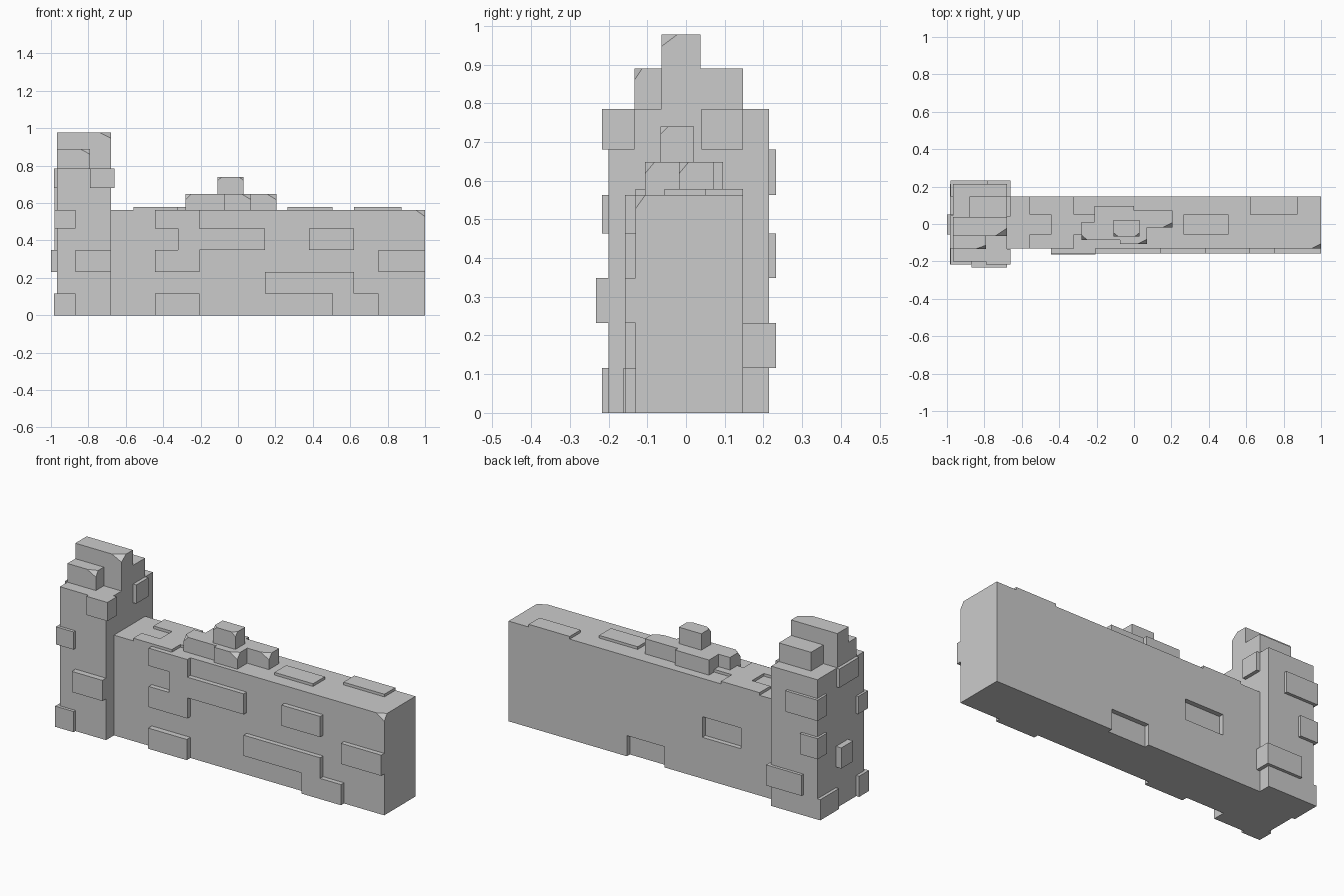
import bpy, bmesh
from mathutils import Vector

H = 0.116  # height of one brick course


def block(name, x0, x1, y0, y1, z0, z1, chips=()):
    """Box between two corners; chips = (side, length, width, drop) cut off front top corners."""
    bm = bmesh.new()
    bmesh.ops.create_cube(bm, size=1)
    for v in bm.verts:
        v.co = Vector((x1 if v.co.x > 0 else x0,
                       y1 if v.co.y > 0 else y0,
                       z1 if v.co.z > 0 else z0))
    for side, cx, cy, cz in chips:
        cx_edge = x1 if side > 0 else x0
        a = Vector((cx_edge - side * cx, y0, z1))
        b = Vector((cx_edge, y0 + cy, z1))
        c = Vector((cx_edge, y0, z1 - cz))
        n = (b - a).cross(c - a).normalized()
        if n.dot(Vector((cx_edge, y0, z1)) - a) < 0:
            n = -n
        geom = bm.verts[:] + bm.edges[:] + bm.faces[:]
        cut = bmesh.ops.bisect_plane(bm, geom=geom, plane_co=a, plane_no=n, clear_outer=True)
        edges = [e for e in cut['geom_cut'] if isinstance(e, bmesh.types.BMEdge)]
        bmesh.ops.contextual_create(bm, geom=edges)
    bmesh.ops.recalc_face_normals(bm, faces=bm.faces)
    me = bpy.data.meshes.new(name)
    bm.to_mesh(me)
    bm.free()
    ob = bpy.data.objects.new(name, me)
    bpy.context.collection.objects.link(ob)
    return ob


# Long wall with a chipped end and two missing bricks at the back
wall = block("wall", -0.70, 1.0, -0.13, 0.147, 0, 0.563, [(1, 0.05, 0.025, 0.035)])
for x0, x1, z0, z1 in [(0.03, 0.265, -0.05, H), (-0.445, -0.205, 2 * H, 3 * H)]:
    cutter = block("recess_cutter", x0, x1, 0.12, 0.2, z0, z1)
    cutter.hide_render = True
    cutter.hide_viewport = True
    cutter.display_type = 'WIRE'
    mod = wall.modifiers.new("recess", 'BOOLEAN')
    mod.operation = 'DIFFERENCE'
    mod.solver = 'EXACT'
    mod.object = cutter

# Raised bricks on the wall front: x range, z range, front y
for x0, x1, z0, z1, y in [
    (-0.445, -0.205, 0, H, -0.162),
    (-0.445, -0.205, 2 * H, 3 * H, -0.157),
    (-0.32, 0.145, 3 * H, 4 * H, -0.157),
    (-0.445, -0.205, 4 * H, 0.563, -0.157),
    (0.38, 0.62, 3 * H, 4 * H, -0.157),
    (0.75, 1.0, 2 * H, 3 * H, -0.157),
    (0.145, 0.62, H, 2 * H, -0.157),
    (0.505, 0.75, 0, H, -0.157),
]:
    block("wall_brick", x0, x1, y, -0.13, z0, z1)

# Thin raised bricks on the wall top
for x0, x1, y0, y1 in [
    (-0.56, -0.32, 0.05, 0.147),
    (-0.445, -0.205, -0.055, 0.05),
    (-0.56, -0.32, -0.13, -0.055),
    (0.265, 0.505, -0.055, 0.05),
    (0.62, 0.875, 0.05, 0.147),
]:
    block("top_brick", x0, x1, y0, y1, 0.563, 0.578)

# Loose pile of chipped bricks in the middle
R, L = (1, 0.05, 0.025, 0.03), (-1, 0.03, 0.025, 0.03)
block("pile_back", -0.21, 0.0, 0.005, 0.096, 0.563, 0.648)
block("pile_right", 0.0, 0.205, -0.018, 0.072, 0.563, 0.648, [R])
block("pile_left", -0.28, -0.075, -0.085, 0.01, 0.563, 0.648, [L])
block("pile_front", -0.075, 0.07, -0.106, -0.018, 0.563, 0.648, [R])
block("pile_top", -0.11, 0.03, -0.066, 0.021, 0.64, 0.74,
      [(1, 0.025, 0.02, 0.02), (-1, 0.025, 0.02, 0.02)])

# Tower and its stepped broken top
block("tower", -0.967, -0.68, -0.2, 0.215, 0, 0.785)
block("tower_crest", -0.967, -0.68, -0.063, 0.038, 0.785, 0.977, [(1, 0.06, 0.04, 0.03)])
block("tower_step_front", -0.967, -0.79, -0.133, -0.063, 0.785, 0.89, [(1, 0.055, 0.02, 0.03)])
block("tower_step_back", -0.88, -0.68, 0.038, 0.147, 0.785, 0.89)

# Raised bricks on the tower, many wrapping its corners: x, y, z ranges
for dims in [
    (-0.985, -0.87, -0.217, -0.13, 0, H),
    (-0.87, -0.68, -0.233, -0.19, 2 * H, 3 * H),
    (-0.98, -0.87, -0.217, -0.13, 4 * H, 0.563),
    (-0.79, -0.66, -0.217, -0.133, 0.68, 0.785),
    (-0.70, -0.66, 0.04, 0.147, 0.68, 0.785),
    (-0.985, -0.95, -0.13, 0.045, 0.68, 0.785),
    (-1.0, -0.95, -0.055, 0.05, 2 * H, 3 * H),
    (-0.985, -0.95, 0.05, 0.215, 0, H),
    (-0.88, -0.66, 0.147, 0.232, H, 2 * H),
    (-0.98, -0.87, 0.147, 0.232, 3 * H, 4 * H),
    (-0.98, -0.78, 0.147, 0.232, 0.563, 0.68),
]:
    block("tower_brick", *dims)
